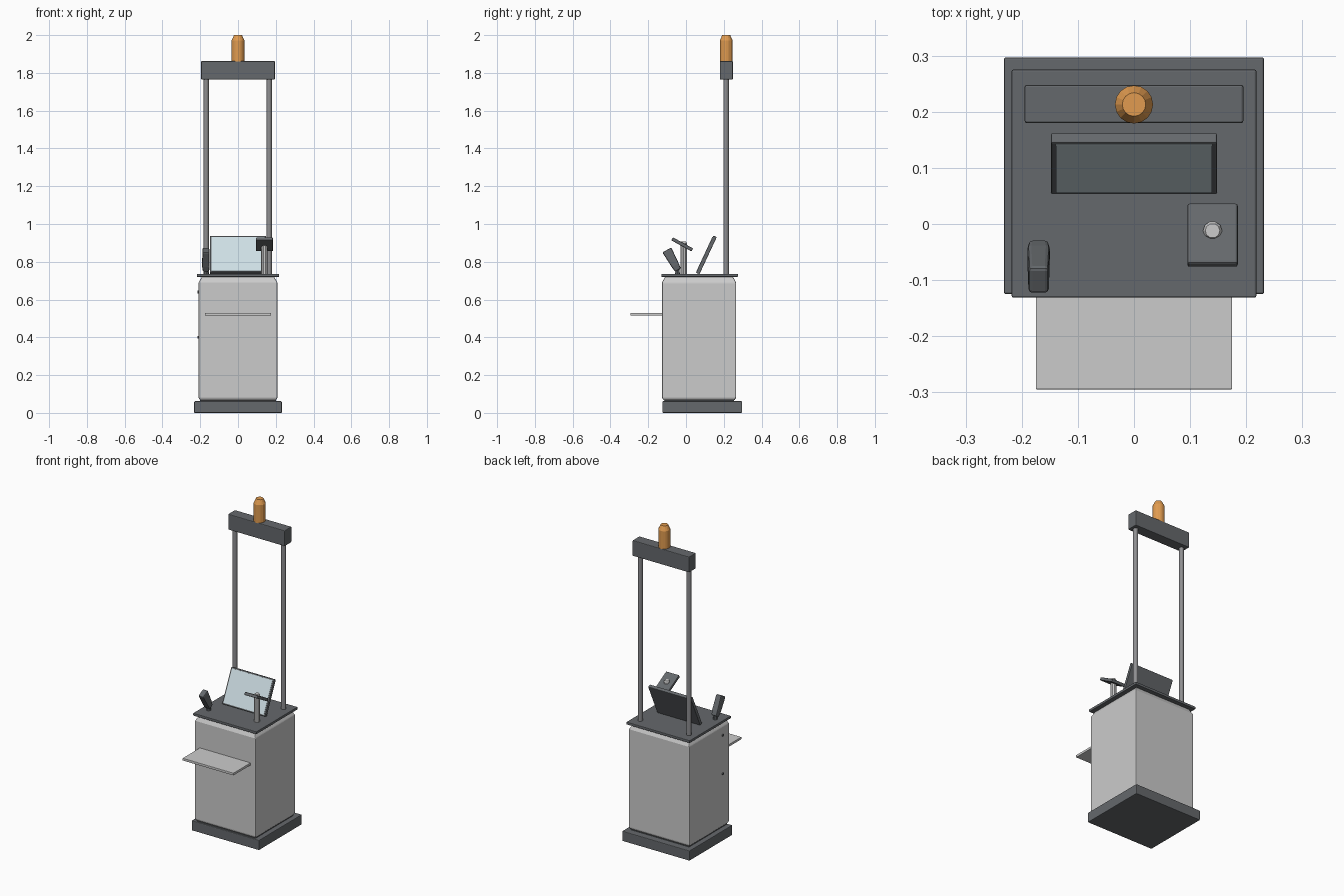
import bpy, bmesh, math
from mathutils import Matrix, Vector

if "Cube" in bpy.data.objects:
    bpy.data.objects.remove(bpy.data.objects["Cube"])


def material(name, rgb):
    m = bpy.data.materials.new(name)
    m.diffuse_color = (*rgb, 1)
    m.use_nodes = True
    m.node_tree.nodes["Principled BSDF"].inputs["Base Color"].default_value = m.diffuse_color
    return m


DARK = material("dark_grey", (0.13, 0.14, 0.15))
ORANGE = material("amber", (0.75, 0.33, 0.08))
GLASS = material("pale_blue", (0.62, 0.74, 0.78))
METAL = material("metal", (0.27, 0.27, 0.28))


def finish(name, bm, mat=None, bevel=0, matrix=None):
    bmesh.ops.recalc_face_normals(bm, faces=bm.faces)
    mesh = bpy.data.meshes.new(name)
    bm.to_mesh(mesh)
    bm.free()
    ob = bpy.data.objects.new(name, mesh)
    bpy.context.collection.objects.link(ob)
    if mat:
        mesh.materials.append(mat)
    if matrix:
        ob.matrix_world = matrix
    if bevel:
        mod = ob.modifiers.new("bevel", "BEVEL")
        mod.width, mod.segments, mod.limit_method = bevel, 2, 'ANGLE'
    return ob


def loft(name, rings, **kw):
    """Stack of rectangles, each (x0, x1, y0, y1, z)."""
    bm = bmesh.new()
    loops = [[bm.verts.new(p) for p in ((a, c, z), (b, c, z), (b, d, z), (a, d, z))]
             for a, b, c, d, z in rings]
    for lo, hi in zip(loops, loops[1:]):
        for i in range(4):
            j = (i + 1) % 4
            bm.faces.new((lo[i], lo[j], hi[j], hi[i]))
    bm.faces.new(loops[0])
    bm.faces.new(loops[-1])
    return finish(name, bm, **kw)


def box(name, x0, x1, y0, y1, z0, z1, **kw):
    return loft(name, [(x0, x1, y0, y1, z0), (x0, x1, y0, y1, z1)], **kw)


def turned(name, profile, sides, x=0, y=0, smooth=False, **kw):
    """Solid of revolution from (radius, z) points."""
    bm = bmesh.new()
    loops = [[bm.verts.new((x + r * math.cos(2 * math.pi * i / sides),
                            y + r * math.sin(2 * math.pi * i / sides), z))
              for i in range(sides)] for r, z in profile]
    for lo, hi in zip(loops, loops[1:]):
        for i in range(sides):
            j = (i + 1) % sides
            bm.faces.new((lo[i], lo[j], hi[j], hi[i])).smooth = smooth
    bm.faces.new(loops[0])
    bm.faces.new(loops[-1])
    return finish(name, bm, **kw)


def tilted(x, y, z, degrees):
    return Matrix.Translation((x, y, z)) @ Matrix.Rotation(math.radians(degrees), 4, 'X')


# Cabinet: base, chamfered body, counter top and bagging shelf
box("base", -0.232, 0.232, -0.125, 0.297, 0, 0.062, mat=DARK, bevel=0.004)
box("plinth", -0.2, 0.2, -0.115, 0.255, 0.06, 0.08, mat=DARK)
loft("body", [(-0.2, 0.2, -0.118, 0.256, 0.066), (-0.209, 0.209, -0.127, 0.265, 0.078),
              (-0.209, 0.209, -0.127, 0.265, 0.69), (-0.19, 0.19, -0.11, 0.248, 0.722)],
     bevel=0.005)
box("counter_top", -0.218, 0.218, -0.131, 0.275, 0.72, 0.736, mat=DARK, bevel=0.003)
box("shelf", -0.175, 0.175, -0.295, -0.12, 0.515, 0.53, bevel=0.002)

# Side fasteners on the left wall
for i, z in enumerate((0.64, 0.4)):
    turned(f"side_button_{i + 1}", [(0.007, 0), (0.007, 0.012)], 10, mat=DARK,
           matrix=Matrix.Translation((-0.203, -0.06, z)) @ Matrix.Rotation(-math.pi / 2, 4, 'Y'))

# Mast: two posts, header and signal lamp
for side, x in (("left", -0.168), ("right", 0.166)):
    turned(f"{side}_post", [(0.0145, 0.73), (0.0145, 1.77)], 12, x, 0.212, smooth=False, mat=METAL)
box("header", -0.195, 0.195, 0.18, 0.248, 1.765, 1.862, mat=DARK, bevel=0.004)
turned("signal_lamp", [(0.034, 1.86), (0.034, 1.972), (0.021, 2.0)], 16, 0, 0.213, mat=ORANGE)

# Leaning monitor with glass on its front
lean = tilted(0, 0.062, 0.738, -25)
box("monitor", -0.148, 0.148, -0.01, 0.01, 0, 0.217, mat=DARK, bevel=0.003, matrix=lean)
box("screen", -0.139, 0.139, -0.0115, -0.005, 0.008, 0.209, mat=GLASS, matrix=lean)

# Hand scanner, widening toward its head
loft("hand_scanner", [(-0.017, 0.017, -0.017, 0.017, 0), (-0.02, 0.02, -0.021, 0.021, 0.03),
                      (-0.018, 0.018, -0.027, 0.027, 0.123)],
     mat=DARK, bevel=0.007, matrix=tilted(-0.17, -0.042, 0.755, 29))
turned("scanner_foot", [(0.014, 0.73), (0.01, 0.765)], 10, -0.17, -0.045, mat=DARK)

# Card terminal on its stalk
turned("terminal_stalk", [(0.017, 0.73), (0.017, 0.9), (0.013, 0.908)], 10, 0.14, -0.012)
box("card_terminal", -0.045, 0.045, -0.061, 0.061, -0.009, 0.009, mat=DARK, bevel=0.004,
    matrix=tilted(0.14, -0.02, 0.892, -29))
